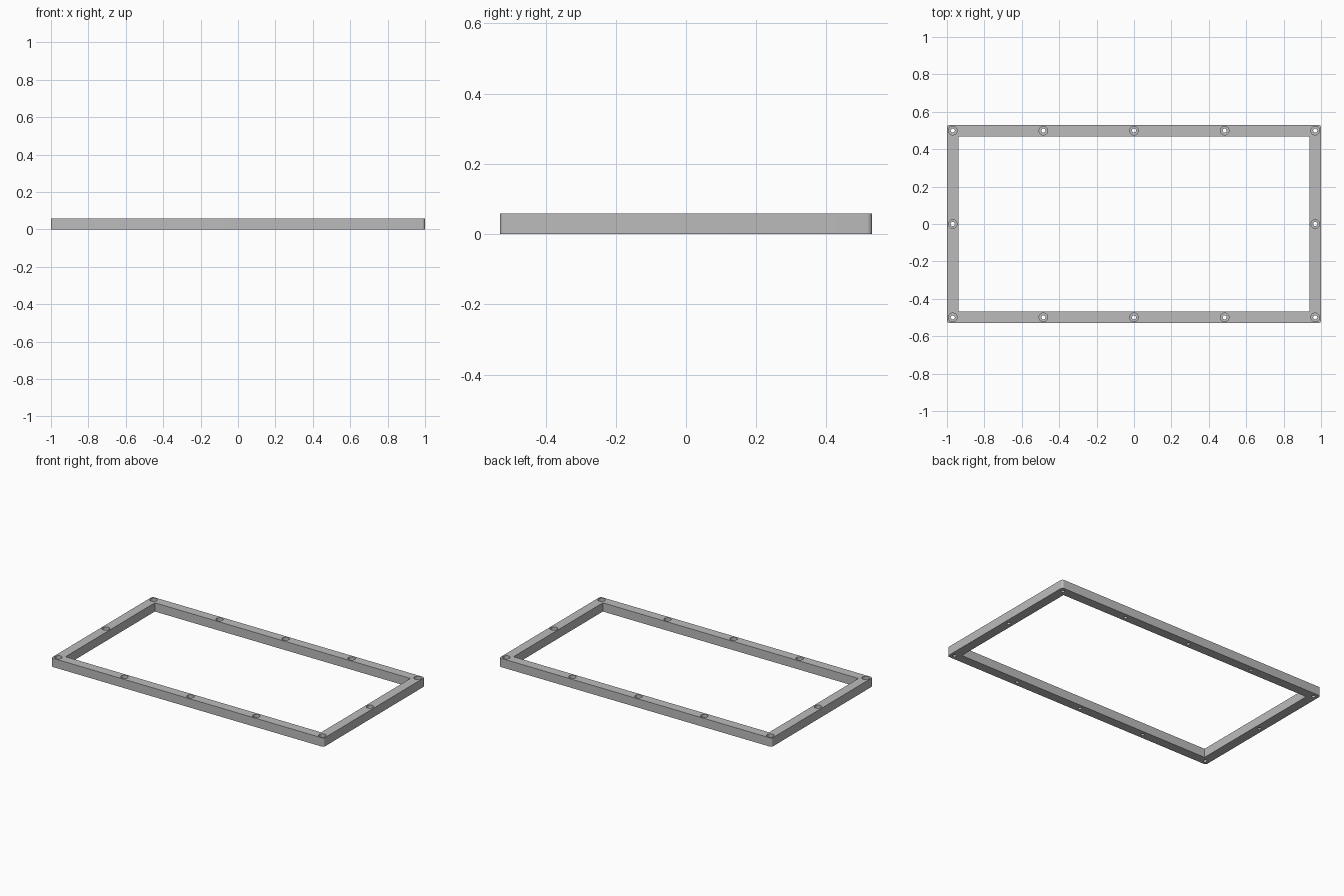
import bpy, bmesh
from math import cos, sin, pi, radians

HALF_X, HALF_Y, HEIGHT, BAR = 1.0, 0.53, 0.058, 0.062
CORNER = 0.015
HOLE_R, BORE_R, BORE_DEPTH = 0.011, 0.023, 0.03

cube = bpy.data.objects.get("Cube")
if cube:
    bpy.data.objects.remove(cube, do_unlink=True)

# Single grey material
grey = bpy.data.materials.new("plain grey")
grey.use_nodes = True
colour = (0.5, 0.5, 0.5, 1)
grey.diffuse_color = colour
grey.node_tree.nodes["Principled BSDF"].inputs["Base Color"].default_value = colour


def make_object(name, bm):
    bmesh.ops.recalc_face_normals(bm, faces=bm.faces)
    mesh = bpy.data.meshes.new(name)
    bm.to_mesh(mesh)
    bm.free()
    mesh.materials.append(grey)
    obj = bpy.data.objects.new(name, mesh)
    bpy.context.collection.objects.link(obj)
    return obj


def add_prism(bm, outline, z0, z1):
    """Closed solid from a flat outline."""
    low = [bm.verts.new((x, y, z0)) for x, y in outline]
    high = [bm.verts.new((x, y, z1)) for x, y in outline]
    bm.faces.new(low[::-1])
    bm.faces.new(high)
    for i in range(len(low)):
        j = (i + 1) % len(low)
        bm.faces.new((low[i], low[j], high[j], high[i]))


def circle(cx, cy, r, n=32):
    return [(cx + r * cos(2 * pi * i / n), cy + r * sin(2 * pi * i / n)) for i in range(n)]


def rounded_rectangle(hx, hy, r, steps=8):
    points = []
    for k, (sx, sy) in enumerate([(1, 1), (-1, 1), (-1, -1), (1, -1)]):
        for i in range(steps + 1):
            a = (k + i / steps) * pi / 2
            points.append((sx * (hx - r) + r * cos(a), sy * (hy - r) + r * sin(a)))
    return points


def cut(target, name, prisms):
    """Subtract a set of separate prisms, then remove the cutter."""
    bm = bmesh.new()
    for outline, z0, z1 in prisms:
        add_prism(bm, outline, z0, z1)
    cutter = make_object(name, bm)
    cutter.hide_render = True
    mod = target.modifiers.new(name, 'BOOLEAN')
    mod.operation = 'DIFFERENCE'
    mod.solver = 'EXACT'
    mod.object = cutter
    bpy.context.view_layer.objects.active = target
    bpy.ops.object.modifier_apply(modifier=mod.name)
    bpy.data.objects.remove(cutter, do_unlink=True)


# Frame slab with rounded outer corners
bm = bmesh.new()
add_prism(bm, rounded_rectangle(HALF_X, HALF_Y, CORNER), 0, HEIGHT)
frame = make_object("rectangular_frame", bm)

# Square-cornered opening
ix, iy = HALF_X - BAR, HALF_Y - BAR
cut(frame, "opening", [([(-ix, -iy), (ix, -iy), (ix, iy), (-ix, iy)], -1, 1)])

# Counterbored screw holes along the bar centre lines
px, py = HALF_X - BAR / 2, HALF_Y - BAR / 2
spots = [(px * k / 2, s * py) for k in range(-2, 3) for s in (-1, 1)]
spots += [(-px, 0), (px, 0)]
cut(frame, "screw_holes", [(circle(x, y, HOLE_R), -1, 1) for x, y in spots])
cut(frame, "counterbores", [(circle(x, y, BORE_R), HEIGHT - BORE_DEPTH, 1) for x, y in spots])

# Smooth the round walls, keep the edges sharp
bpy.ops.object.select_all(action='DESELECT')
frame.select_set(True)
bpy.context.view_layer.objects.active = frame
bpy.ops.object.shade_smooth_by_angle(angle=radians(30))
